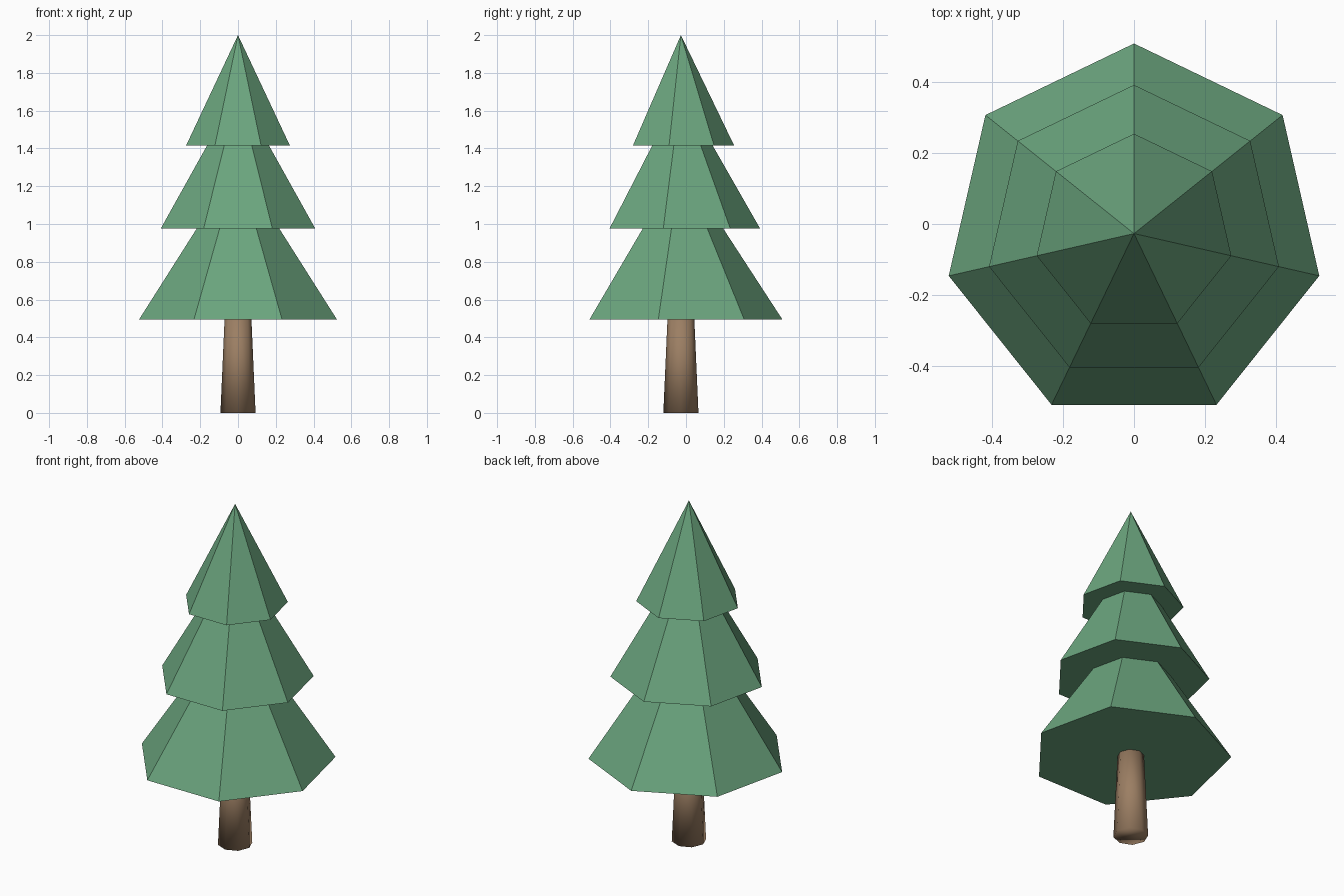
import bpy
import math

if "Cube" in bpy.data.objects:
    bpy.data.objects.remove(bpy.data.objects["Cube"], do_unlink=True)

CENTRE_Y = -0.027


def make_material(name, colour):
    mat = bpy.data.materials.new(name)
    mat.use_nodes = True
    mat.diffuse_color = colour
    mat.node_tree.nodes["Principled BSDF"].inputs["Base Color"].default_value = colour
    return mat


def add_cone(name, sides, bottom, top, r_bottom, r_top, mat):
    """Upright cone with one corner pointing to the back (+y)."""
    bpy.ops.mesh.primitive_cone_add(
        vertices=sides, radius1=r_bottom, radius2=r_top, depth=top - bottom,
        location=(0, CENTRE_Y, (bottom + top) / 2))
    obj = bpy.context.object
    obj.name = name
    obj.data.materials.append(mat)
    return obj


green = make_material("needle green", (0.147, 0.376, 0.209, 1))
brown = make_material("bark brown", (0.33, 0.21, 0.125, 1))

# Tapered trunk, softly shaded all over
trunk = add_cone("trunk", 8, 0, 0.52, 0.093, 0.07, brown)
bpy.ops.object.shade_smooth()

# Three faceted tiers of foliage, each tip hidden inside the tier above
tiers = [
    ("lower_foliage", 0.495, 1.32, 0.537),
    ("middle_foliage", 0.975, 1.71, 0.42),
    ("upper_foliage", 1.415, 2.0, 0.282),
]
for name, bottom, top, radius in tiers:
    add_cone(name, 7, bottom, top, radius, 0, green)
